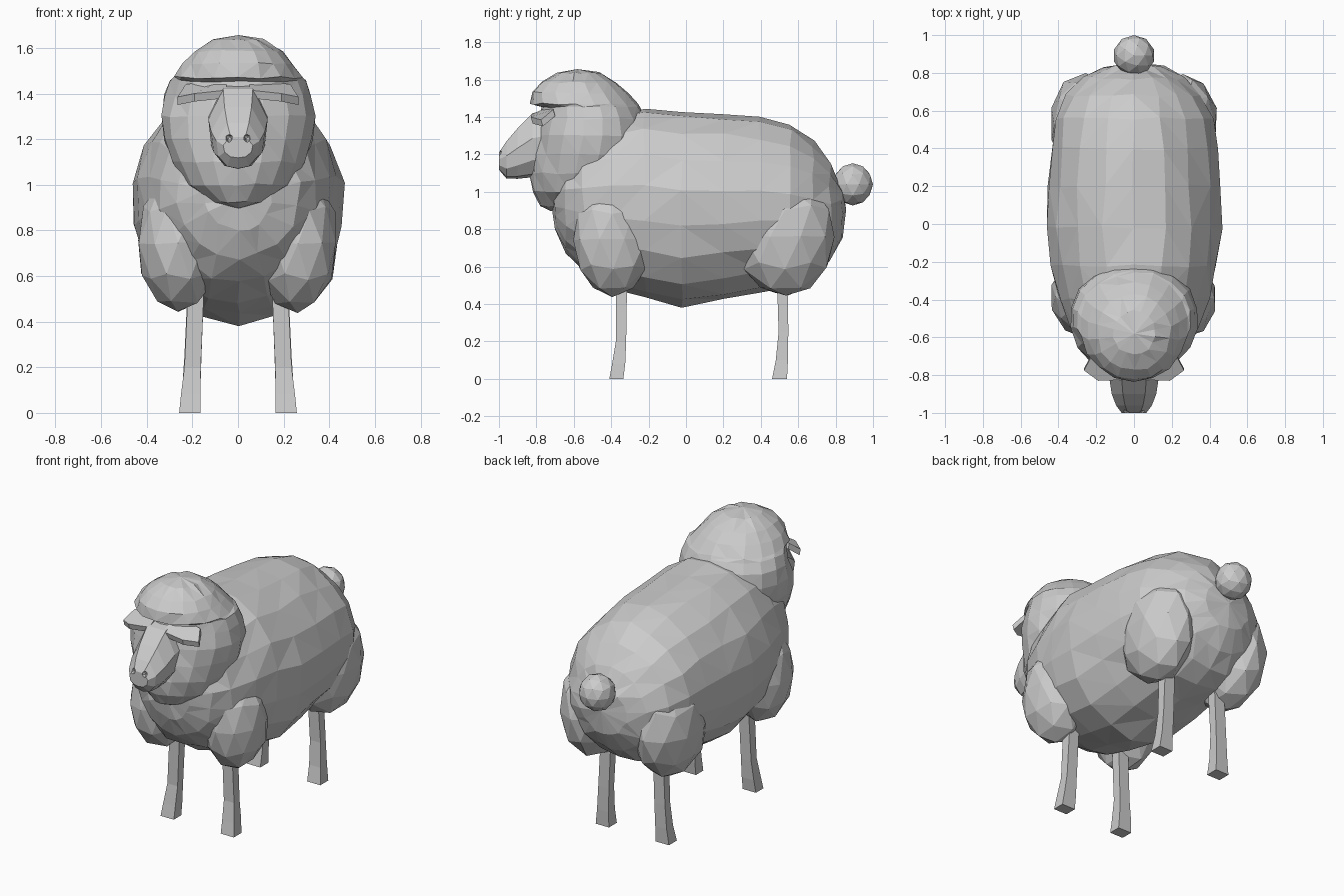
import bpy, bmesh, math, random
from mathutils import Vector, Matrix

if "Cube" in bpy.data.objects:
    bpy.data.objects.remove(bpy.data.objects["Cube"])

random.seed(4)
grey = bpy.data.materials.new("light_grey")
grey.diffuse_color = (0.6, 0.6, 0.6, 1)
grey.use_nodes = True
grey.node_tree.nodes["Principled BSDF"].inputs["Base Color"].default_value = grey.diffuse_color


def finish(name, bm, jitter=0.0, tri=False):
    for v in bm.verts:
        v.co += Vector([random.uniform(-jitter, jitter) for _ in range(3)])
    if tri:
        bmesh.ops.triangulate(bm, faces=bm.faces[:], quad_method='SHORT_EDGE')
    bmesh.ops.recalc_face_normals(bm, faces=bm.faces[:])
    me = bpy.data.meshes.new(name)
    bm.to_mesh(me)
    bm.free()
    me.materials.append(grey)
    ob = bpy.data.objects.new(name, me)
    bpy.context.collection.objects.link(ob)
    return ob


def loft(name, rings, tips=(None, None), jitter=0.0, tri=False):
    """Skin equal-sized rings; each end closes to a tip point or a flat cap."""
    bm = bmesh.new()
    rows = [[bm.verts.new(p) for p in r] for r in rings]
    n = len(rows[0])
    for a, b in zip(rows, rows[1:]):
        for i in range(n):
            j = (i + 1) % n
            bm.faces.new((a[i], a[j], b[j], b[i]))
    for row, tip in ((rows[0], tips[0]), (rows[-1], tips[1])):
        if tip:
            t = bm.verts.new(tip)
            for i in range(n):
                bm.faces.new((row[i], row[(i + 1) % n], t))
        else:
            bm.faces.new(row)
    return finish(name, bm, jitter, tri)


def ball(name, c, r, sub=2, jitter=0.0):
    bm = bmesh.new()
    bmesh.ops.create_icosphere(bm, subdivisions=sub, radius=1,
                               matrix=Matrix.LocRotScale(Vector(c), None, Vector(r)))
    return finish(name, bm, jitter)


N = 18
angles = [2 * math.pi * (i + 0.5) / N for i in range(N)]

# Woolly body: rings along y (y, top, bottom, half width)
body = [(-0.70, 1.10, 0.80, 0.15), (-0.64, 1.25, 0.68, 0.27), (-0.55, 1.35, 0.57, 0.34),
        (-0.40, 1.42, 0.48, 0.40), (-0.22, 1.45, 0.43, 0.445), (-0.02, 1.435, 0.385, 0.47),
        (0.20, 1.42, 0.42, 0.46), (0.40, 1.395, 0.46, 0.445), (0.56, 1.35, 0.49, 0.42),
        (0.68, 1.27, 0.54, 0.36), (0.77, 1.16, 0.63, 0.27), (0.83, 1.04, 0.75, 0.16)]
loft("body_wool",
     [[(w * math.cos(a), y, (t + b) / 2 + (t - b) / 2 * math.sin(a)) for a in angles]
      for y, t, b, w in body],
     ((0, -0.72, 0.95), (0, 0.85, 0.9)), 0.009, True)

# Woolly head: rings up z (z, front, back, half width), overhanging at the fringe
head = [(0.925, -0.78, -0.45, 0.12), (1.0, -0.82, -0.32, 0.235), (1.1, -0.835, -0.25, 0.295),
        (1.2, -0.82, -0.21, 0.33), (1.3, -0.80, -0.20, 0.34), (1.39, -0.78, -0.21, 0.325),
        (1.455, -0.775, -0.245, 0.30), (1.47, -0.83, -0.255, 0.29), (1.53, -0.825, -0.31, 0.245),
        (1.585, -0.775, -0.37, 0.195), (1.635, -0.69, -0.46, 0.115)]
loft("head_wool",
     [[(w * math.cos(a), (f + b) / 2 + (b - f) / 2 * math.sin(a), z) for a in angles]
      for z, f, b, w in head],
     ((0, -0.72, 0.90), (0, -0.58, 1.66)), 0.006, True)

# Snout: faceted sections along y (y, top, bottom, half width)
section = [(-0.5, 1), (0.5, 1), (1, 0.6), (0.9, 0.25), (0.5, 0.03), (0, -0.02),
           (-0.5, 0.03), (-0.9, 0.25), (-1, 0.6)]
snout_rows = [(-0.70, 1.45, 1.10, 0.13), (-0.82, 1.42, 1.085, 0.13), (-0.90, 1.34, 1.075, 0.118),
              (-0.96, 1.27, 1.075, 0.095), (-1.0, 1.21, 1.12, 0.065)]
snout = loft("snout", [[(w * u, y, b + (t - b) * v) for u, v in section]
                       for y, t, b, w in snout_rows])

# Nostril pits
for s in (-1, 1):
    pit = ball("nostril_cutter", (s * 0.04, -0.997, 1.205), (0.017, 0.025, 0.02), 1)
    pit.hide_render = True
    pit.hide_set(True)
    cut = snout.modifiers.new("nostril", 'BOOLEAN')
    cut.operation = 'DIFFERENCE'
    cut.solver = 'EXACT'
    cut.object = pit

# Ear outline (x, y, z), higher at the back
ear = [(0.05, -0.825, 1.415), (0.19, -0.83, 1.40), (0.265, -0.775, 1.385),
       (0.23, -0.71, 1.44), (0.05, -0.71, 1.465)]

# Leg sections (z, y0, y1, x0, x1)
legs = {"front_leg": [(0.52, -0.375, -0.315, 0.15, 0.22), (0.2, -0.375, -0.32, 0.163, 0.235),
                      (0.08, -0.395, -0.325, 0.165, 0.25), (0, -0.41, -0.335, 0.165, 0.258)],
        "back_leg": [(0.52, 0.487, 0.545, 0.15, 0.222), (0.25, 0.495, 0.547, 0.16, 0.235),
                     (0.1, 0.48, 0.545, 0.165, 0.245), (0, 0.46, 0.54, 0.165, 0.258)]}

for s, side in ((-1, "left"), (1, "right")):
    for part, rows in legs.items():
        loft(f"{part}_{side}", [[(s * a, c, z), (s * b, c, z), (s * b, d, z), (s * a, d, z)]
                                for z, c, d, a, b in rows])
    loft(f"ear_{side}", [[(s * x, y, z) for x, y, z in ear],
                         [(s * x, y + 0.01, z - 0.035) for x, y, z in ear]])
    # Shoulder and thigh wool
    ball(f"shoulder_{side}", (s * 0.26, -0.39, 0.745), (0.18, 0.215, 0.305), 2, 0.006)
    ball(f"thigh_{side}", (s * 0.26, 0.53, 0.76), (0.185, 0.27, 0.32), 2, 0.006)

# Tail
ball("tail", (0, 0.892, 1.04), (0.11, 0.108, 0.113))
